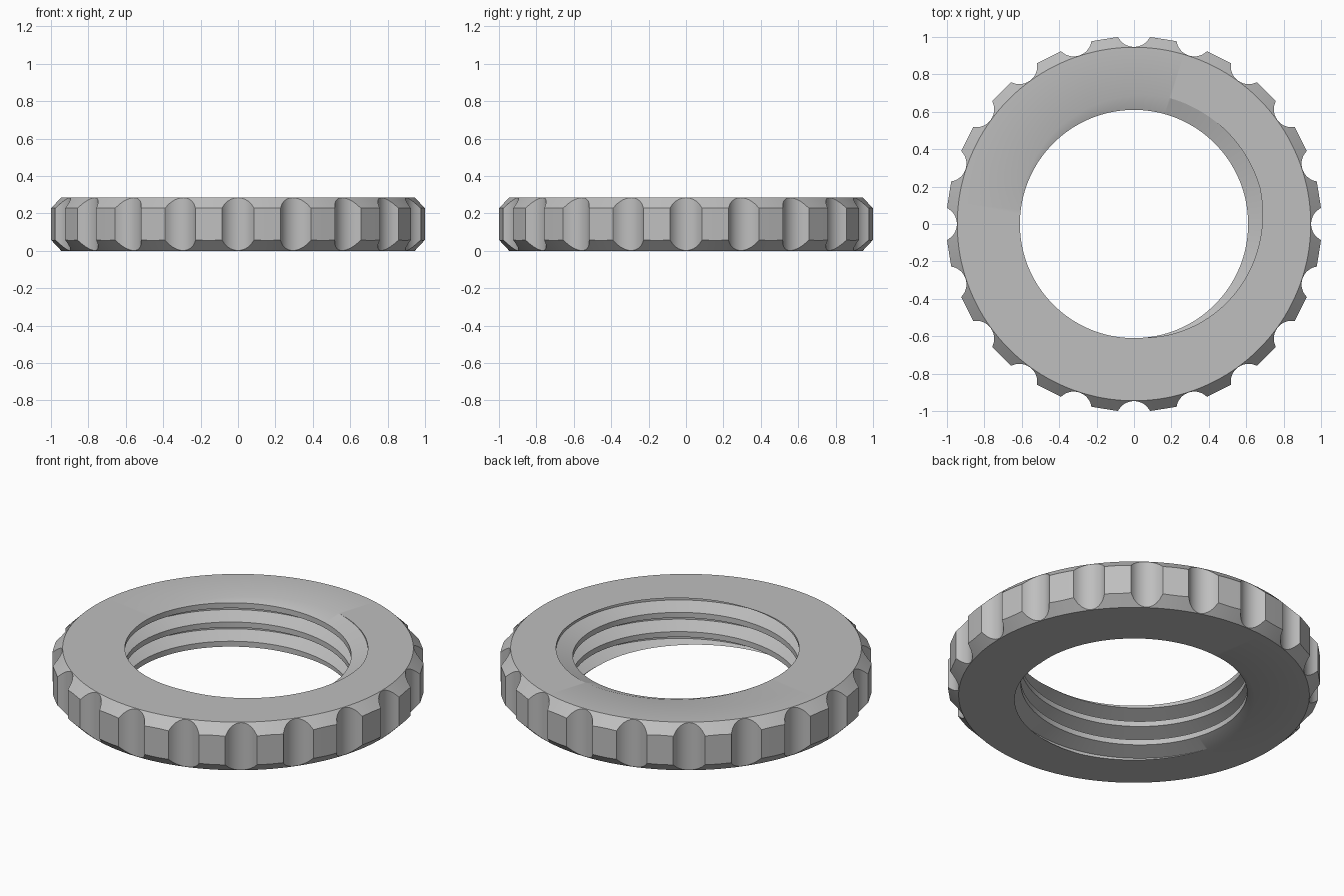
import bpy, bmesh
from math import radians, sin, cos, sqrt, pi, floor

cube = bpy.data.objects.get("Cube")
if cube:
    bpy.data.objects.remove(cube, do_unlink=True)

HEIGHT = 0.286
FACE_R = 0.945            # radius where the chamfers meet the flat faces
FLAT_R = 1.001            # distance from the axis to each grip flat
NOTCHES = 20
STEP = 2 * pi / NOTCHES
NOTCH_EDGE = radians(4.93)
NOTCH_R = 0.097
NOTCH_C = 1.044           # distance from the axis to each notch centre
PITCH = HEIGHT / 2.5
ROOT_R, CREST_R = 0.70, 0.61
ROOT_HALF, CREST_START = 0.08, 0.36   # thread profile as fractions of a pitch
THREAD_START = radians(45)


def outer_radius(d):
    """Grip outline at angle d from the nearest notch centre."""
    if abs(d) <= NOTCH_EDGE + 1e-6:
        return NOTCH_C * cos(d) - sqrt(NOTCH_R ** 2 - (NOTCH_C * sin(d)) ** 2)
    return FLAT_R / cos(STEP / 2 - abs(d))


def thread_radius(z, angle):
    u = (z - HEIGHT) / PITCH - (angle - THREAD_START) / (2 * pi)
    u = abs(u - floor(u + 0.5))
    t = (u - ROOT_HALF) / (CREST_START - ROOT_HALF)
    return ROOT_R + (CREST_R - ROOT_R) * min(max(t, 0), 1)


def thread_points(angle):
    """Thread profile from top to bottom, clipped by the two flat faces."""
    points = [(thread_radius(HEIGHT, angle), HEIGHT)]
    for turn in range(2, -6, -1):
        for u in (CREST_START, ROOT_HALF, -ROOT_HALF, -CREST_START):
            z = HEIGHT + PITCH * (turn + u + (angle - THREAD_START) / (2 * pi))
            z = min(max(z, 0), HEIGHT)
            points.append((thread_radius(z, angle), z))
    points.append((thread_radius(0, angle), 0))
    return points


# Angles: fine steps across each notch, a few across each grip flat
offsets = [NOTCH_EDGE * i / 6 for i in range(-6, 7)]
gap = STEP - 2 * NOTCH_EDGE
offsets += [NOTCH_EDGE + gap * i / 4 for i in range(1, 4)]
angles = [(n * STEP + d, d if d < STEP / 2 else d - STEP)
          for n in range(NOTCHES) for d in offsets]
angles.append((angles[0][0] + 2 * pi, angles[0][1]))

# Ring body: one closed section per angle, joined to the next
bm = bmesh.new()
sections = []
for angle, d in angles:
    r = outer_radius(d)
    drop = r - FACE_R
    section = [(FACE_R, 0), (r, drop), (r, HEIGHT - drop), (FACE_R, HEIGHT)]
    section += thread_points(angle)
    sections.append([bm.verts.new((q * cos(angle), q * sin(angle), z))
                     for q, z in section])
for a, b in zip(sections, sections[1:]):
    for i in range(len(a)):
        j = (i + 1) % len(a)
        bm.faces.new((a[i], b[i], b[j], a[j]))
bmesh.ops.remove_doubles(bm, verts=bm.verts, dist=1e-5)
bmesh.ops.dissolve_degenerate(bm, edges=bm.edges, dist=1e-5)
bmesh.ops.recalc_face_normals(bm, faces=bm.faces)

mesh = bpy.data.meshes.new("threaded_ring_nut")
bm.to_mesh(mesh)
bm.free()
nut = bpy.data.objects.new("threaded_ring_nut", mesh)
bpy.context.collection.objects.link(nut)

# Plain grey material
grey = bpy.data.materials.new("plain_grey")
grey.use_nodes = True
colour = (0.52, 0.52, 0.52, 1)
grey.diffuse_color = colour
grey.node_tree.nodes["Principled BSDF"].inputs["Base Color"].default_value = colour
mesh.materials.append(grey)

# Smooth curves, sharp edges
bpy.ops.object.select_all(action='DESELECT')
nut.select_set(True)
bpy.context.view_layer.objects.active = nut
bpy.ops.object.shade_smooth_by_angle(angle=radians(25))
